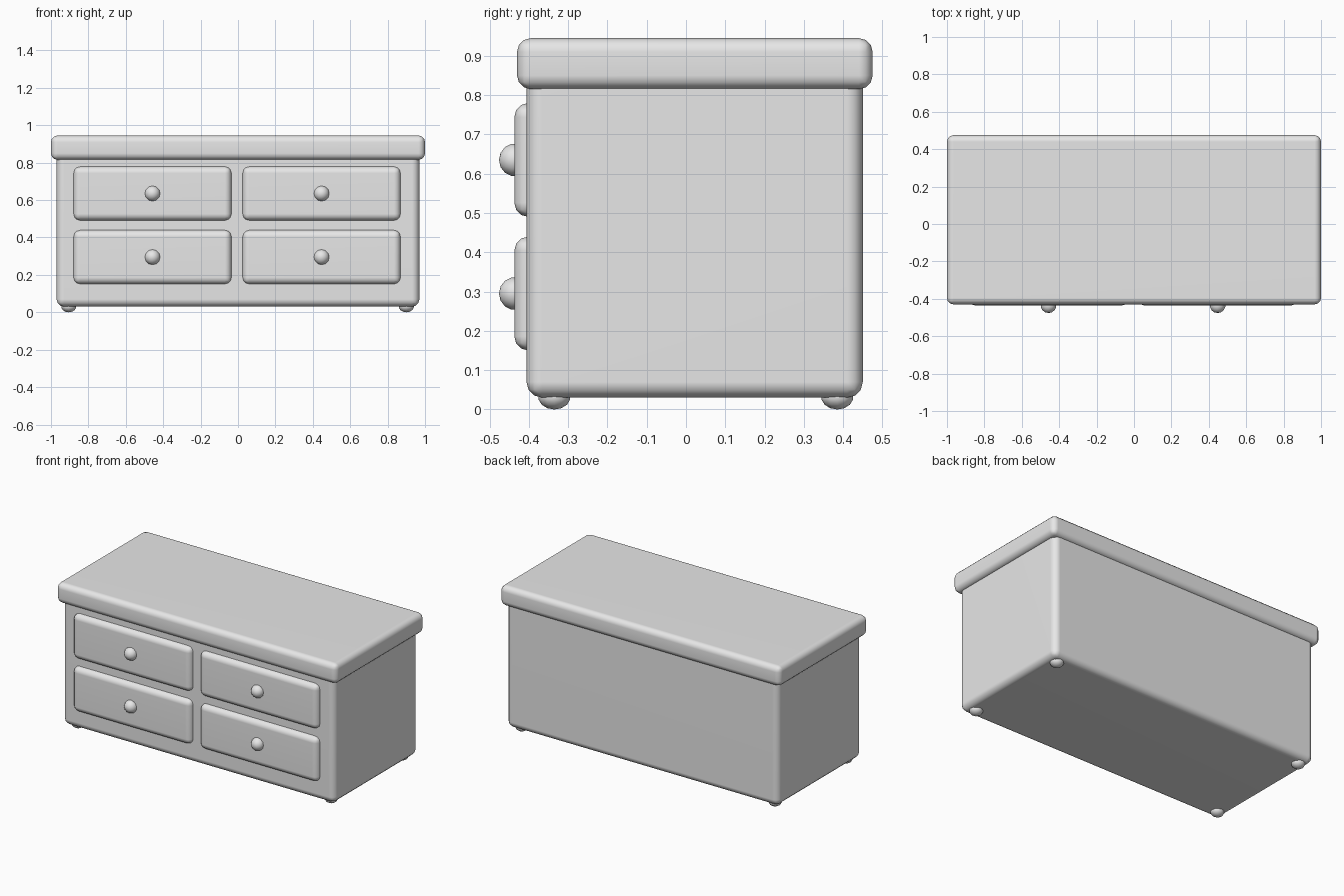
import bpy
import math

cube = bpy.data.objects.get("Cube")
if cube:
    bpy.data.objects.remove(cube, do_unlink=True)

# Single plain finish
grey = bpy.data.materials.new("plain_grey")
grey.use_nodes = True
colour = (0.8, 0.8, 0.8, 1)
grey.diffuse_color = colour
for node in grey.node_tree.nodes:
    if node.type == 'BSDF_PRINCIPLED':
        node.inputs["Base Color"].default_value = colour


def finish(name):
    obj = bpy.context.object
    obj.name = name
    obj.data.materials.append(grey)
    bpy.ops.object.shade_smooth_by_angle(angle=math.radians(60))
    return obj


def rounded_box(name, low, high, radius):
    centre = [(a + b) / 2 for a, b in zip(low, high)]
    bpy.ops.mesh.primitive_cube_add(size=1, location=centre)
    obj = bpy.context.object
    obj.scale = [b - a for a, b in zip(low, high)]
    bpy.ops.object.transform_apply(location=False, rotation=False, scale=True)
    bevel = obj.modifiers.new("rounded_edges", 'BEVEL')
    bevel.width = radius
    bevel.segments = 3
    bpy.ops.object.modifier_apply(modifier=bevel.name)
    finish(name)
    normals = obj.modifiers.new("flat_panels", 'WEIGHTED_NORMAL')
    normals.keep_sharp = True
    return obj


def ball(name, location, size, tilt=0):
    bpy.ops.mesh.primitive_uv_sphere_add(segments=12, ring_count=7, radius=1,
                                         location=location, rotation=(tilt, 0, 0))
    obj = finish(name)
    obj.scale = size
    return obj


# Cabinet and overhanging top
rounded_box("cabinet_body", (-0.97, -0.406, 0.03), (0.97, 0.45, 0.86), 0.04)
rounded_box("table_top", (-1, -0.43, 0.815), (1, 0.475, 0.945), 0.035)

# Drawers with round knobs
for side, x in (("right", -0.457), ("left", 0.447)):
    for level, z in (("lower", 0.295), ("upper", 0.635)):
        rounded_box(f"{level}_{side}_drawer", (x - 0.423, -0.437, z - 0.145),
                    (x + 0.423, -0.33, z + 0.145), 0.036)
        ball(f"{level}_{side}_knob", (x, -0.435, z), (0.042, 0.042, 0.041), math.pi / 2)

# Small bun feet
for side, x in (("right", -0.905), ("left", 0.9)):
    for end, y in (("front", -0.335), ("back", 0.385)):
        ball(f"{end}_{side}_foot", (x, y, 0.032), (0.041, 0.041, 0.032))
